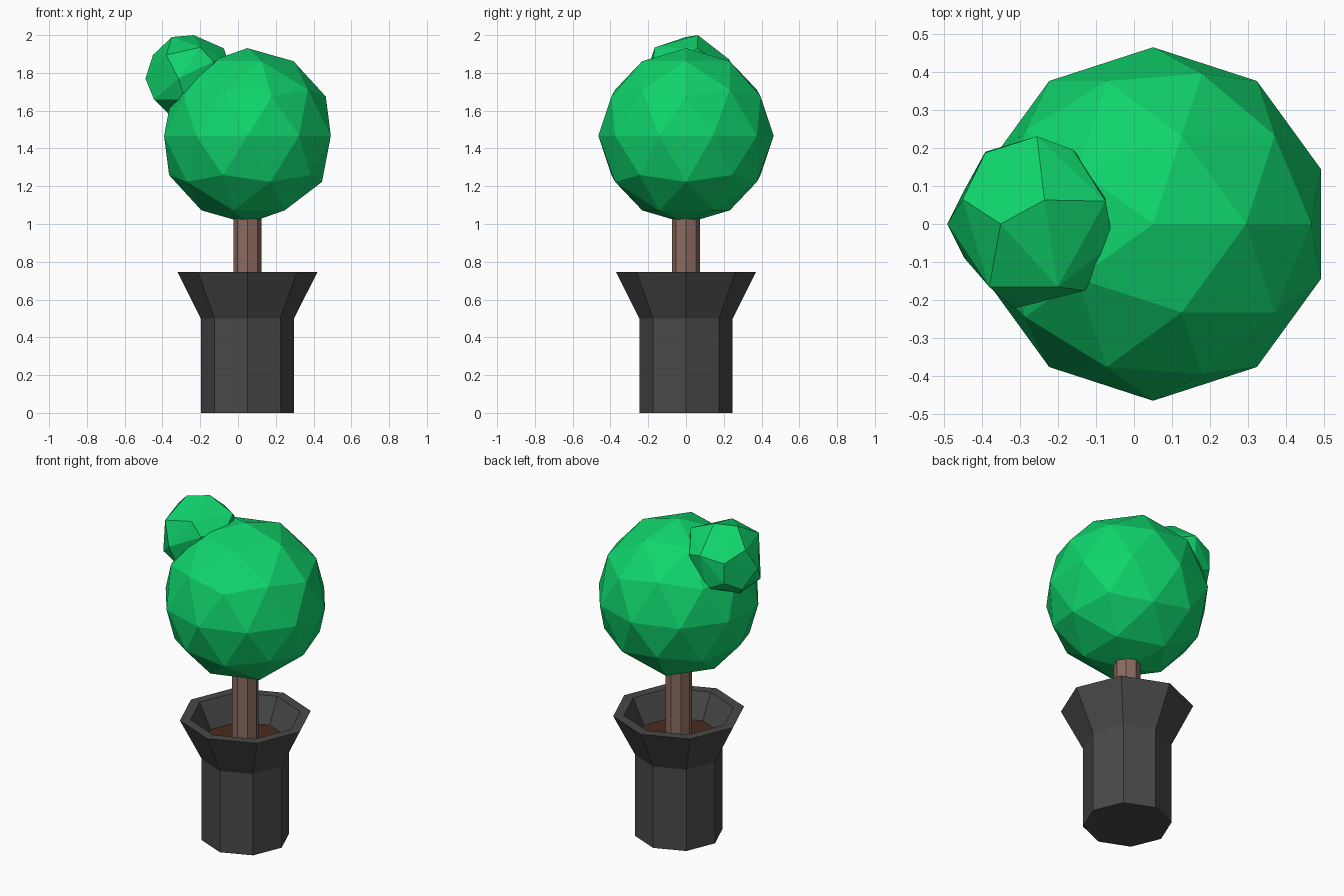
import bpy, bmesh, math

if "Cube" in bpy.data.objects:
    bpy.data.objects.remove(bpy.data.objects["Cube"])

CX = 0.05  # the pot, trunk and main crown share this axis


def material(name, rgb):
    m = bpy.data.materials.new(name)
    m.diffuse_color = (*rgb, 1)
    m.use_nodes = True
    m.node_tree.nodes["Principled BSDF"].inputs["Base Color"].default_value = m.diffuse_color
    return m


GREEN = material("leaf green", (0.005, 0.66, 0.15))
BROWN = material("bark brown", (0.266, 0.150, 0.120))
SOIL = material("dark soil", (0.070, 0.024, 0.014))
POT = material("charcoal pot", (0.065, 0.065, 0.065))


def finish(name, bm, mat):
    bmesh.ops.recalc_face_normals(bm, faces=bm.faces)
    me = bpy.data.meshes.new(name)
    bm.to_mesh(me)
    bm.free()
    me.materials.append(mat)
    ob = bpy.data.objects.new(name, me)
    bpy.context.collection.objects.link(ob)
    return ob


def lathe(name, profile, mat, sides=8):
    """Stack of regular polygons (radius, z), capped at both ends."""
    bm = bmesh.new()
    rings = []
    for r, z in profile:
        rings.append([bm.verts.new((CX + r * math.cos(math.tau * i / sides),
                                    r * math.sin(math.tau * i / sides), z))
                      for i in range(sides)])
    for a, b in zip(rings, rings[1:]):
        for i in range(sides):
            j = (i + 1) % sides
            bm.faces.new((a[i], a[j], b[j], b[i]))
    bm.faces.new(rings[0][::-1])
    bm.faces.new(rings[-1])
    return finish(name, bm, mat)


# Octagonal pot with flared, hollow rim
lathe("pot", [(0.247, 0), (0.247, 0.5), (0.37, 0.745), (0.31, 0.745), (0.232, 0.59)], POT)
# Soil disc inside the rim
lathe("soil", [(0.233, 0.591), (0.235, 0.597)], SOIL)
# Trunk
lathe("trunk", [(0.075, 0.59), (0.075, 1.12)], BROWN)

# Main crown: low-poly ball
bm = bmesh.new()
bmesh.ops.create_icosphere(bm, subdivisions=2, radius=0.464)
bmesh.ops.translate(bm, verts=bm.verts, vec=(CX, 0, 1.467))
finish("main_crown", bm, GREEN)

# Small irregular faceted tuft: hull of its corner points
corners = [
    (-.235, .063, 2.0), (-.35, 0, 1.99), (-.45, .065, 1.895),   # top
    (-.39, .187, 1.84), (-.255, .23, 1.87), (-.16, .195, 1.84),  # back
    (-.075, .06, 1.93), (-.055, -.05, 1.87),                     # inner side
    (-.2, -.165, 1.935), (-.38, -.165, 1.895), (-.13, -.175, 1.86),
    (-.315, -.222, 1.77), (-.49, 0, 1.77),                       # front, left
    (-.445, -.09, 1.66), (-.445, .09, 1.66), (-.39, .19, 1.72),  # lower
    (-.28, -.19, 1.66), (-.28, .2, 1.66), (-.365, 0, 1.58),
    (-.2, 0, 1.57), (-.08, .1, 1.72), (-.08, -.1, 1.72),
]
bm = bmesh.new()
for c in corners:
    bm.verts.new(c)
hull = bmesh.ops.convex_hull(bm, input=bm.verts)
loose = [v for v in bm.verts if not v.link_faces]
bmesh.ops.delete(bm, geom=loose, context='VERTS')
finish("small_tuft", bm, GREEN)
